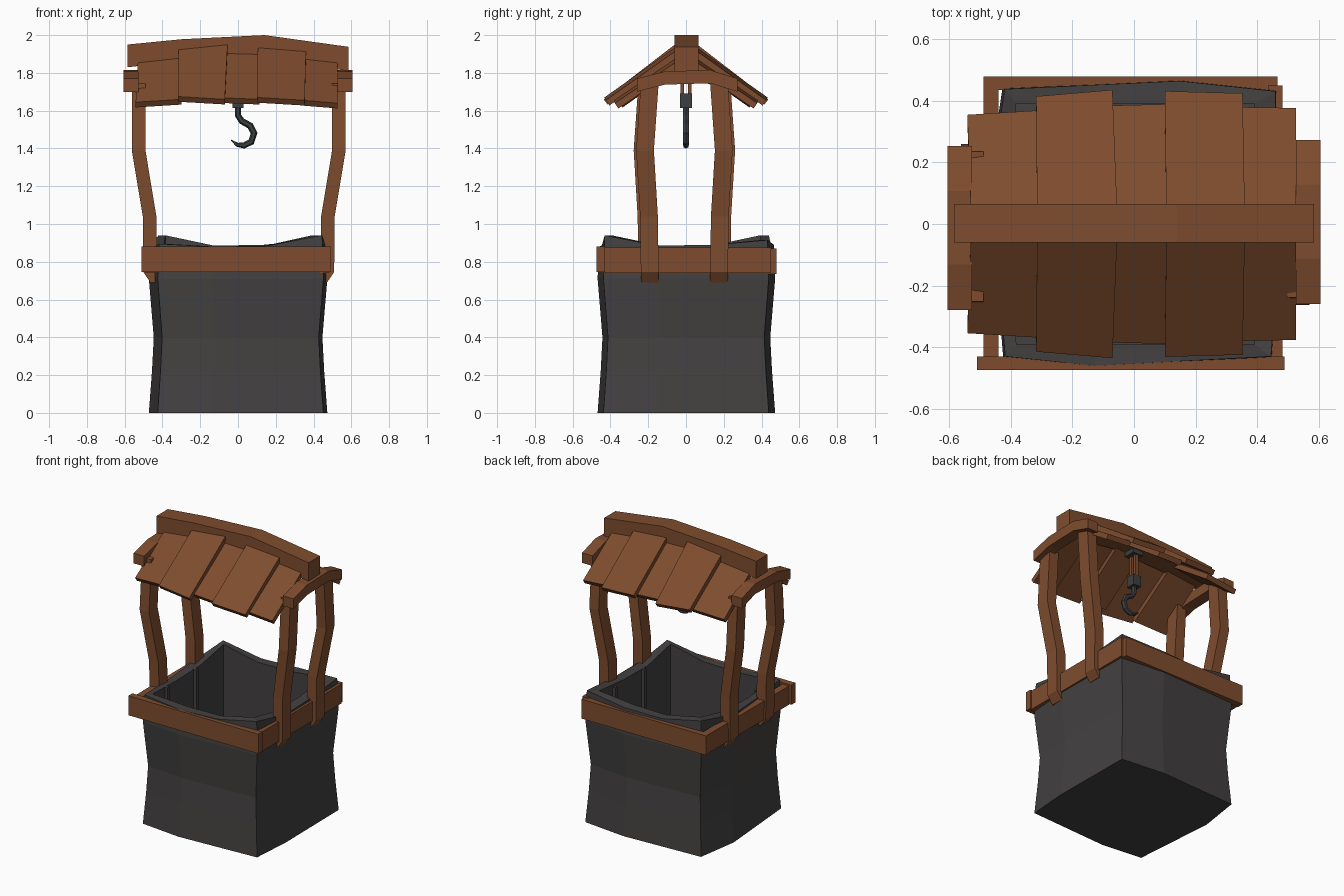
import bpy, bmesh, math
from mathutils import Vector

if "Cube" in bpy.data.objects:
    bpy.data.objects.remove(bpy.data.objects["Cube"])


def material(name, rgb):
    m = bpy.data.materials.new(name)
    m.diffuse_color = (*rgb, 1)
    m.use_nodes = True
    m.node_tree.nodes["Principled BSDF"].inputs["Base Color"].default_value = m.diffuse_color
    return m


WOOD = material("brown wood", (0.21, 0.073, 0.027))
STONE = material("dark stone", (0.057, 0.053, 0.052))
METAL = material("dark metal", (0.045, 0.049, 0.052))


def loft(name, rings, mat):
    """Join equal-sized vertex rings with quads and cap both ends."""
    bm = bmesh.new()
    vs = [[bm.verts.new(p) for p in r] for r in rings]
    n = len(vs[0])
    for a, b in zip(vs, vs[1:]):
        for i in range(n):
            j = (i + 1) % n
            bm.faces.new((a[i], a[j], b[j], b[i]))
    bm.faces.new(vs[0])
    bm.faces.new(vs[-1])
    bmesh.ops.recalc_face_normals(bm, faces=bm.faces)
    me = bpy.data.meshes.new(name)
    bm.to_mesh(me)
    bm.free()
    me.materials.append(mat)
    ob = bpy.data.objects.new(name, me)
    bpy.context.collection.objects.link(ob)
    return ob


def box(name, x0, x1, y0, y1, z0, z1, mat):
    ring = lambda z: [(x0, y0, z), (x1, y0, z), (x1, y1, z), (x0, y1, z)]
    return loft(name, [ring(z0), ring(z1)], mat)


# Stone basin: crooked outline (corner, bulge, corner, ...) with an extra
# point after every bulge, lofted up the outside, over the rim, down inside
OUTLINE = [(-0.425, -0.437), (-0.13, -0.468), (0.452, -0.437), (0.473, -0.15),
           (0.467, 0.438), (0.15, 0.472), (-0.427, 0.445), (-0.472, 0.15)]


def outline(scale, zs):
    pts = []
    for i in range(0, 8, 2):
        c, m, d = (Vector(OUTLINE[k % 8]) for k in (i, i + 1, i + 2))
        pts += [c, m, m.lerp(d, 0.5)]
    return [(p.x * scale, p.y * scale, z) for p, z in zip(pts, zs)]


def inside(zs):
    pts = outline(1, zs)
    clamp = lambda v: max(-0.392, min(0.392, v * 0.9))
    return [(clamp(x), clamp(y), z) for x, y, z in pts]


rim = [0.895, 0.88, 0.885, 0.94, 0.885, 0.89, 0.915, 0.89, 0.885, 0.94, 0.885, 0.88]
loft("stone_basin", [
    outline(1.0, [0] * 12),
    outline(0.965, [0.22] * 12),
    outline(0.945, [0.40] * 12),
    outline(1.0, [0.71] * 12),
    outline(0.985, rim),
    inside(rim),
    inside([0.08] * 12)], STONE)

# Thin upright ribs on the inner walls
for s in (-1, 1):
    for y in (-0.235, 0.085):
        box("inner_rib", s * 0.37, s * 0.40, -s * y - 0.012, -s * y + 0.012,
            0.09, 0.885, STONE) if s > 0 else box(
            "inner_rib", -0.40, -0.37, y - 0.012, y + 0.012, 0.09, 0.885, STONE)

# Wooden belt planks
box("belt_front", -0.51, 0.49, -0.475, -0.43, 0.745, 0.88, WOOD)
box("belt_back", -0.49, 0.467, 0.435, 0.48, 0.735, 0.87, WOOD)
box("belt_left", -0.49, -0.44, -0.44, 0.45, 0.74, 0.87, WOOD)
box("belt_right", 0.435, 0.482, -0.44, 0.45, 0.74, 0.875, WOOD)

# Bent posts with undercut feet: (z, x centre, half width in x, y offset)
PATH = [(0.69, 0.447, 0.02, 0), (0.745, 0.468, 0.037, 0), (1.04, 0.472, 0.036, 0.004),
        (1.39, 0.53, 0.036, 0.025), (1.745, 0.53, 0.036, 0.0)]
for sx in (-1, 1):
    for sy, y in ((-1, -0.192), (1, 0.175)):
        y += 0.013 * (1 - sx) * sy / 2
        rings = []
        for z, x, w, dy in PATH:
            cx, cy = sx * x + 0.004, y + sy * dy
            rings.append([(cx + a * w, cy + b * 0.047, z)
                          for a, b in ((-1, -1), (1, -1), (1, 1), (-1, 1))])
        loft("post", rings, WOOD)

# Arched braces across the post tops
for sx, off in ((-1, -0.012), (1, 0.008)):
    x0, x1 = sx * 0.527, sx * 0.607
    rings = []
    for y, z in ((-0.268, 1.70), (-0.12, 1.738), (0.12, 1.745), (0.265, 1.70)):
        y += off
        h = z + 0.07
        rings.append([(x0, y, z), (x1, y, z), (x1, y, h), (x0, y, h)])
    loft("arched_brace", rings, WOOD)

# Ridge beam, gently arched
rings = []
for x, z0, z1 in ((-0.585, 1.83, 1.95), (-0.3, 1.86, 1.978),
                  (0.14, 1.875, 2.0), (0.585, 1.81, 1.938)):
    rings.append([(x, -0.06, z0), (x, 0.065, z0), (x, 0.065, z1), (x, -0.06, z1)])
loft("ridge_beam", rings, WOOD)

# Roof planks: x at the ridge, x at the eave, outer y, outer z, ridge z
PLANKS = [
    ((-0.53, -0.542, 0.355, 1.645, 1.86), (-0.305, -0.30, 0.37, 1.66, 1.885)),
    ((-0.315, -0.318, 0.415, 1.675, 1.93), (-0.055, -0.07, 0.436, 1.66, 1.957)),
    ((-0.075, -0.075, 0.385, 1.668, 1.91), (0.115, 0.115, 0.39, 1.66, 1.905)),
    ((0.105, 0.10, 0.432, 1.67, 1.94), (0.36, 0.353, 0.425, 1.655, 1.92)),
    ((0.34, 0.34, 0.38, 1.655, 1.88), (0.527, 0.527, 0.377, 1.64, 1.86)),
]
for s in (-1, 1):
    for edges in PLANKS:
        rings = []
        for xi, xo, yo, zo, zi in edges:
            yi = 0.05
            d = Vector((yo - yi, zo - zi)).normalized()
            ny, nz = d.y * 0.034, -d.x * 0.034      # inward thickness
            rings.append([(xi, s * yi, zi), (xo, s * yo, zo),
                          (xo, s * (yo + ny), zo + nz), (xi, s * (yi + ny), zi + nz)])
        loft("roof_plank", rings, WOOD)

# Hook hardware under the ridge
box("hook_plate", -0.04, 0.04, -0.04, 0.04, 1.84, 1.88, METAL)
for y in (-0.02, 0.02):
    box("hook_strap", -0.012, 0.012, y - 0.01, y + 0.01, 1.68, 1.85, WOOD)
box("hook_block", -0.03, 0.03, -0.033, 0.033, 1.615, 1.69, METAL)

# Hook: tapered six-sided sweep along (x, z, radius)
HOOK = [(0.0, 1.63, 0.017), (0.0, 1.575, 0.017), (0.02, 1.545, 0.017),
        (0.065, 1.52, 0.018), (0.085, 1.48, 0.018), (0.07, 1.435, 0.018),
        (0.03, 1.415, 0.016), (-0.005, 1.42, 0.011), (-0.037, 1.445, 0.002)]
rings = []
for i, (x, z, r) in enumerate(HOOK):
    a, b = HOOK[max(i - 1, 0)], HOOK[min(i + 1, len(HOOK) - 1)]
    t = Vector((b[0] - a[0], 0, b[1] - a[1])).normalized()
    n = Vector((-t.z, 0, t.x))
    c = Vector((x, 0, z))
    rings.append([c + n * (r * math.cos(k * math.pi / 3))
                  + Vector((0, r * math.sin(k * math.pi / 3), 0)) for k in range(6)])
loft("hook", rings, METAL)
